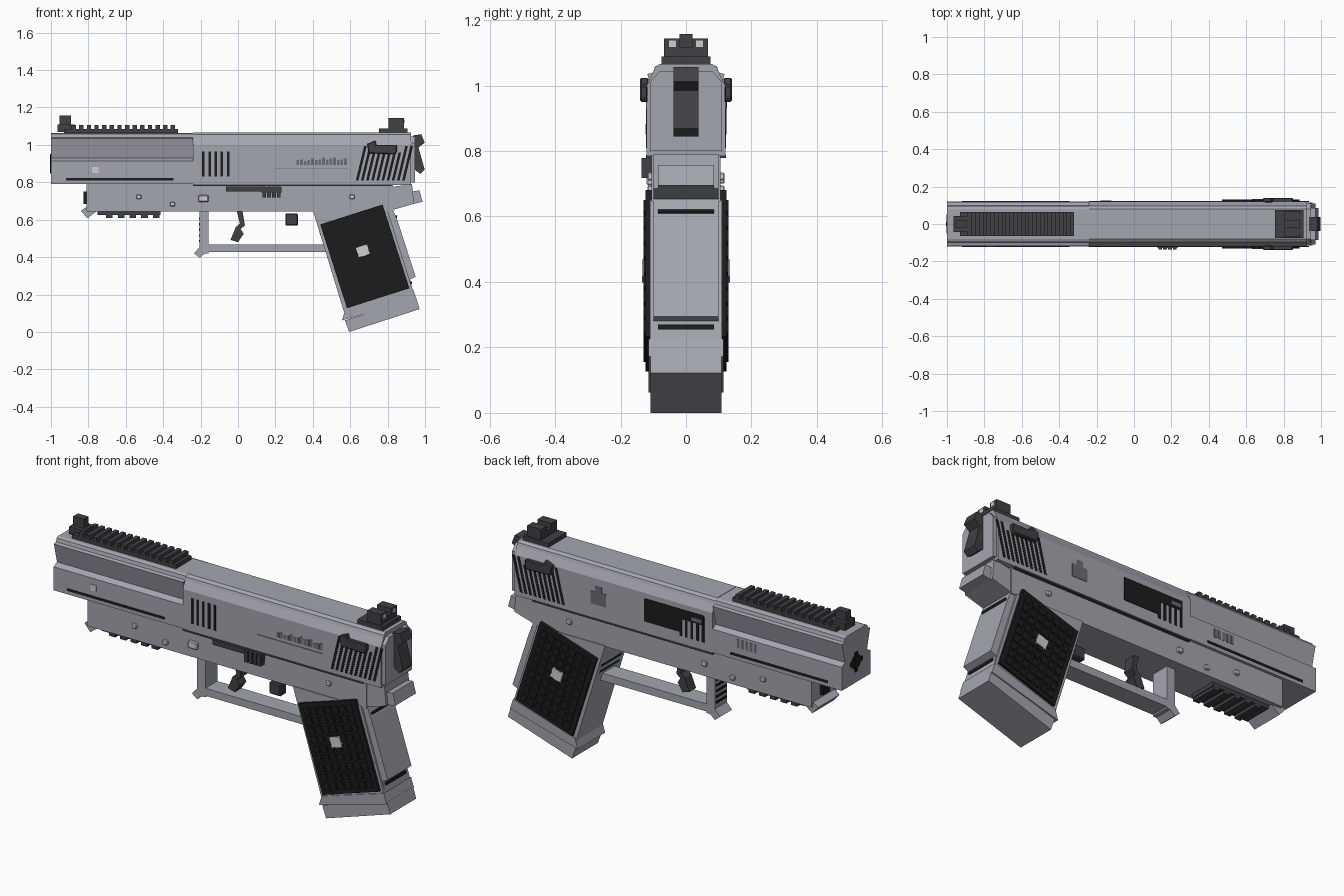
import bpy, bmesh, math

cube = bpy.data.objects.get("Cube")
if cube:
    bpy.data.objects.remove(cube, do_unlink=True)


def material(name, rgb):
    m = bpy.data.materials.new(name)
    m.use_nodes = True
    m.diffuse_color = (*rgb, 1)
    m.node_tree.nodes["Principled BSDF"].inputs["Base Color"].default_value = (*rgb, 1)
    return m


STEEL = material("steel grey", (0.37, 0.38, 0.43))
DARK = material("dark grey", (0.052, 0.052, 0.060))
BLACK = material("black", (0.012, 0.012, 0.012))
MID = material("marking grey", (0.15, 0.15, 0.17))
LIGHT = material("light silver", (0.62, 0.63, 0.65))


def build(name, mat, prisms, bevel=0):
    """Make one object from prisms: (profile points, start, end, axis)."""
    bm = bmesh.new()
    for pts, a, b, axis in prisms:
        # axis y: points are (x, z); axis x: points are (y, z)
        def place(p, t):
            return (p[0], t, p[1]) if axis == "y" else (t, p[0], p[1])
        ends = [[bm.verts.new(place(p, t)) for p in pts] for t in (a, b)]
        n = len(pts)
        bm.faces.new(ends[0])
        bm.faces.new(ends[1][::-1])
        for i in range(n):
            j = (i + 1) % n
            bm.faces.new((ends[0][i], ends[1][i], ends[1][j], ends[0][j]))
    bmesh.ops.recalc_face_normals(bm, faces=bm.faces)
    me = bpy.data.meshes.new(name)
    bm.to_mesh(me)
    bm.free()
    me.materials.append(mat)
    ob = bpy.data.objects.new(name, me)
    bpy.context.scene.collection.objects.link(ob)
    if bevel:
        mod = ob.modifiers.new("Bevel", "BEVEL")
        mod.width, mod.segments = bevel, 1
    return ob


def rect(x0, x1, z0, z1):
    return [(x0, z0), (x1, z0), (x1, z1), (x0, z1)]


def box(x0, x1, z0, z1, y0, y1):
    return (rect(x0, x1, z0, z1), y0, y1, "y")


def sides(profiles, y0, y1):
    """Put each profile on both the right and the left side."""
    return [(p, s * y0, s * y1, "y") for p in profiles for s in (-1, 1)]


def mirrored(half):
    return half + [(-y, z) for y, z in reversed(half)]


# Slide: chamfered rear block and waisted front block
rear = [(0.12, 0.785), (0.12, 1.0), (0.1, 1.04), (0.095, 1.055), (0.08, 1.066)]
front = [(0.12, 0.79), (0.12, 0.915), (0.092, 0.93), (0.118, 1.035), (0.1, 1.04),
         (0.095, 1.058), (0.08, 1.064)]
build("slide_rear", STEEL, [(mirrored(rear), -0.24, 0.925, "x")])
build("slide_front", STEEL, [(mirrored(front), -1.0, -0.24, "x")])
build("slide_back_plate", STEEL,
      [(mirrored([(0.11, 0.80), (0.11, 1.01), (0.08, 1.045)]), 0.92, 0.945, "x")])
build("slide_lower_seam", DARK, sides([rect(-0.24, 0.82, 0.779, 0.788)], 0.1, 0.122))
build("long_groove", BLACK, sides([rect(-0.92, -0.345, 0.809, 0.822)], 0.118, 0.122))

# Muzzle bore with four notches
bore = [(0.04 * math.cos(i * math.pi / 8), 0.9 + 0.04 * math.sin(i * math.pi / 8)) for i in range(16)]
build("muzzle_bore", BLACK, [(bore, -1.002, -0.99, "x"),
                             (rect(-0.052, 0.052, 0.888, 0.912), -1.003, -0.99, "x"),
                             (rect(-0.012, 0.012, 0.848, 0.952), -1.004, -0.99, "x")])

# Serrations cut into the slide sides
build("front_serrations", BLACK,
      sides([rect(x, x + 0.014, 0.83, 0.965) for x in (-0.192, -0.159, -0.126, -0.093, -0.06)], 0.118, 0.122))
slants = []
for i in range(10):
    x = 0.63 + i * 0.0275
    top = 0.995 if i in (0, 1, 2, 8, 9) else 0.96
    lean = 0.24 * (top - 0.81)
    slants.append([(x, 0.81), (x + 0.014, 0.81), (x + 0.014 + lean, top), (x + lean, top)])
build("rear_serrations", BLACK, sides(slants, 0.118, 0.122))

# Right side marking bars, left side port and markings
heights = [3, 4, 2, 3, 5, 3, 4, 6, 4, 5, 6, 3, 4, 5]
build("right_marking_bars", MID,
      [box(0.313 + i * 0.0196, 0.327 + i * 0.0196, 0.893, 0.903 + h * 0.005, -0.122, -0.118)
       for i, h in enumerate(heights)] + [box(0.20, 0.585, 0.873, 0.877, -0.122, -0.118)])
build("ejection_port", BLACK, [box(-0.05, 0.16, 0.85, 0.972, 0.118, 0.123),
                               box(-0.19, -0.045, 0.92, 0.972, 0.118, 0.123)])
build("port_extractor", MID, [box(-0.18, -0.12, 0.93, 0.95, 0.118, 0.126)])
build("left_marking", MID, [box(0.385, 0.475, 0.862, 0.93, 0.118, 0.122),
                            box(0.41, 0.45, 0.93, 0.96, 0.118, 0.122)])
build("left_marking_bars", MID,
      [box(x, x + 0.016, 0.855, 0.9, 0.118, 0.122) for x in (-0.5, -0.475, -0.45, -0.425, -0.4)])

# Hammer on the rear
build("hammer", DARK, [
    ([(0.935, 1.05), (0.98, 1.057), (0.998, 1.012), (0.965, 0.985), (0.998, 0.868),
      (0.975, 0.845), (0.94, 0.87)], -0.038, 0.038, "y")])

# Safety levers
build("safety_levers", DARK, sides([[
    (0.70, 0.955), (0.84, 0.95), (0.85, 0.965), (0.85, 1.0), (0.74, 1.0), (0.735, 1.025), (0.69, 1.005)]],
    0.115, 0.14), 0.004)

# Top rail and sights
build("top_rail", DARK, [box(-0.93, -0.32, 1.055, 1.085, -0.065, 0.065)] +
      [box(-0.89 + i * 0.0408, -0.867 + i * 0.0408, 1.08, 1.105, -0.065, 0.065) for i in range(14)])
build("front_sight", DARK, [box(-0.965, -0.875, 1.07, 1.108, -0.042, 0.042),
                            box(-0.955, -0.892, 1.1, 1.157, -0.02, 0.02)])
build("rear_sight", DARK, [box(0.755, 0.905, 1.06, 1.088, -0.075, 0.075),
                           box(0.805, 0.887, 1.085, 1.118, -0.067, 0.067)] +
      sides([rect(0.805, 0.887, 1.115, 1.144)], 0.018, 0.067))
build("sight_dots", LIGHT, sides([rect(0.884, 0.89, 1.117, 1.137)], 0.03, 0.052))

# Frame, front lip and beavertail
build("frame", STEEL, [([(-0.81, 0.795), (-0.81, 0.645), (0.40, 0.645), (0.83, 0.645), (0.83, 0.795)],
                        -0.105, 0.105, "y")])
build("front_lip", STEEL, [([(-0.84, 0.647), (-0.805, 0.607), (-0.75, 0.65), (-0.78, 0.69)],
                            -0.09, 0.09, "y")])
build("recoil_guide", BLACK, [box(-0.826, -0.8, 0.685, 0.75, -0.03, 0.03)])
build("beavertail", STEEL, [
    ([(0.82, 0.775), (0.93, 0.79), (0.935, 0.752), (0.94, 0.685), (0.82, 0.65)], -0.1, 0.1, "y"),
    ([(0.93, 0.75), (0.97, 0.757), (0.987, 0.695), (0.935, 0.684)], -0.085, 0.085, "y")])

# Accessory rail below the frame
build("lower_rail", DARK, [box(-0.75, -0.415, 0.625, 0.65, -0.075, 0.075)] +
      [box(-0.705 + i * 0.0625, -0.67 + i * 0.0625, 0.61, 0.63, -0.075, 0.075) for i in range(5)])

# Frame pins
pins = [rect(x - 0.014, x + 0.014, z - 0.012, z + 0.012)
        for x, z in ((-0.53, 0.722), (-0.35, 0.683), (0.61, 0.722))]
build("frame_pins", LIGHT, sides(pins, 0.1, 0.118), 0.004)
build("takedown_pin", LIGHT, [box(-0.212, -0.158, 0.695, 0.732, -0.12, -0.1),
                              box(-0.2, -0.17, 0.7, 0.727, 0.1, 0.118)], 0.004)
build("slide_pin", LIGHT, [box(-0.78, -0.747, 0.85, 0.882, -0.124, -0.118)])

# Slide release on the right side
build("slide_release", DARK, [box(-0.065, 0.13, 0.752, 0.778, -0.122, -0.1),
                              box(0.125, 0.232, 0.745, 0.775, -0.128, -0.1)] +
      [box(0.13 + i * 0.026, 0.15 + i * 0.026, 0.718, 0.778, -0.136, -0.1) for i in range(4)])

# Trigger, guard and magazine release
build("trigger", DARK, [([(-0.01, 0.66), (0.022, 0.66), (0.037, 0.57), (0.014, 0.55), (0.03, 0.525),
                          (0.0, 0.48), (-0.04, 0.492), (-0.012, 0.56), (0.01, 0.58)], -0.028, 0.028, "y")])
build("trigger_guard", STEEL, [
    box(-0.205, -0.157, 0.42, 0.65, -0.05, 0.05), box(-0.17, 0.475, 0.428, 0.468, -0.05, 0.05),
    ([(-0.235, 0.42), (-0.205, 0.396), (-0.165, 0.43), (-0.2, 0.46)], -0.05, 0.05, "y")])
build("guard_ribs", BLACK, [box(-0.209, -0.2, z, z + 0.012, -0.04, 0.04)
                            for z in (0.48, 0.51, 0.54, 0.57, 0.6)])
build("magazine_release", DARK, [box(0.253, 0.32, 0.568, 0.632, -0.1, -0.05)], 0.005)

# Grip body and backstrap
build("grip", STEEL, [([(0.40, 0.65), (0.572, 0.09), (0.94, 0.205), (0.80, 0.65)], -0.11, 0.11, "y")])
build("backstrap", STEEL, [([(0.80, 0.65), (0.83, 0.65), (0.853, 0.594), (0.95, 0.295), (0.92, 0.28),
                             (0.937, 0.21), (0.85, 0.2), (0.72, 0.62)], -0.1, 0.1, "y")])
build("backstrap_seams", BLACK, [
    ([(0.83, 0.605), (0.849, 0.61), (0.852, 0.622), (0.83, 0.62)], -0.085, 0.085, "y"),
    ([(0.90, 0.255), (0.931, 0.255), (0.929, 0.27), (0.90, 0.27)], -0.085, 0.085, "y")])

ANGLE = math.radians(17.7)
C, S = math.cos(ANGLE), math.sin(ANGLE)


def grip_rect(u0, u1, v0, v1):
    """Rectangle in the tilted grip frame, centred on the grip panel."""
    return [(0.678 + u * C - v * S, 0.404 + u * S + v * C) for u, v in rect(u0, u1, v0, v1)]


# Textured side panels with a badge plate
build("grip_panels", BLACK, sides([grip_rect(-0.175, 0.175, -0.235, 0.235)], 0.1, 0.124))
studs = [grip_rect(-0.15 + i * 0.0445, -0.117 + i * 0.0445, -0.213 + j * 0.0484, -0.176 + j * 0.0484)
         for i in range(7) for j in range(9)]
build("panel_studs", BLACK, sides(studs, 0.12, 0.13))
build("panel_badges", LIGHT, sides([grip_rect(-0.032, 0.03, 0.004, 0.058)], 0.12, 0.134))

# Ribs on the front strap
build("front_strap_ribs", BLACK,
      [(grip_rect(-0.192, -0.17, v, v + 0.016), -0.085, 0.085, "y")
       for v in [-0.2 + i * 0.038 for i in range(11)]])

# Magazine base
build("magazine_collar", STEEL, [([(0.556, 0.062), (0.572, 0.115), (0.937, 0.226), (0.955, 0.172)],
                                  -0.115, 0.115, "y")])
build("magazine_base", STEEL, [([(0.572, 0.062), (0.953, 0.182), (0.971, 0.122), (0.594, 0.0)],
                                -0.109, 0.109, "y")])
